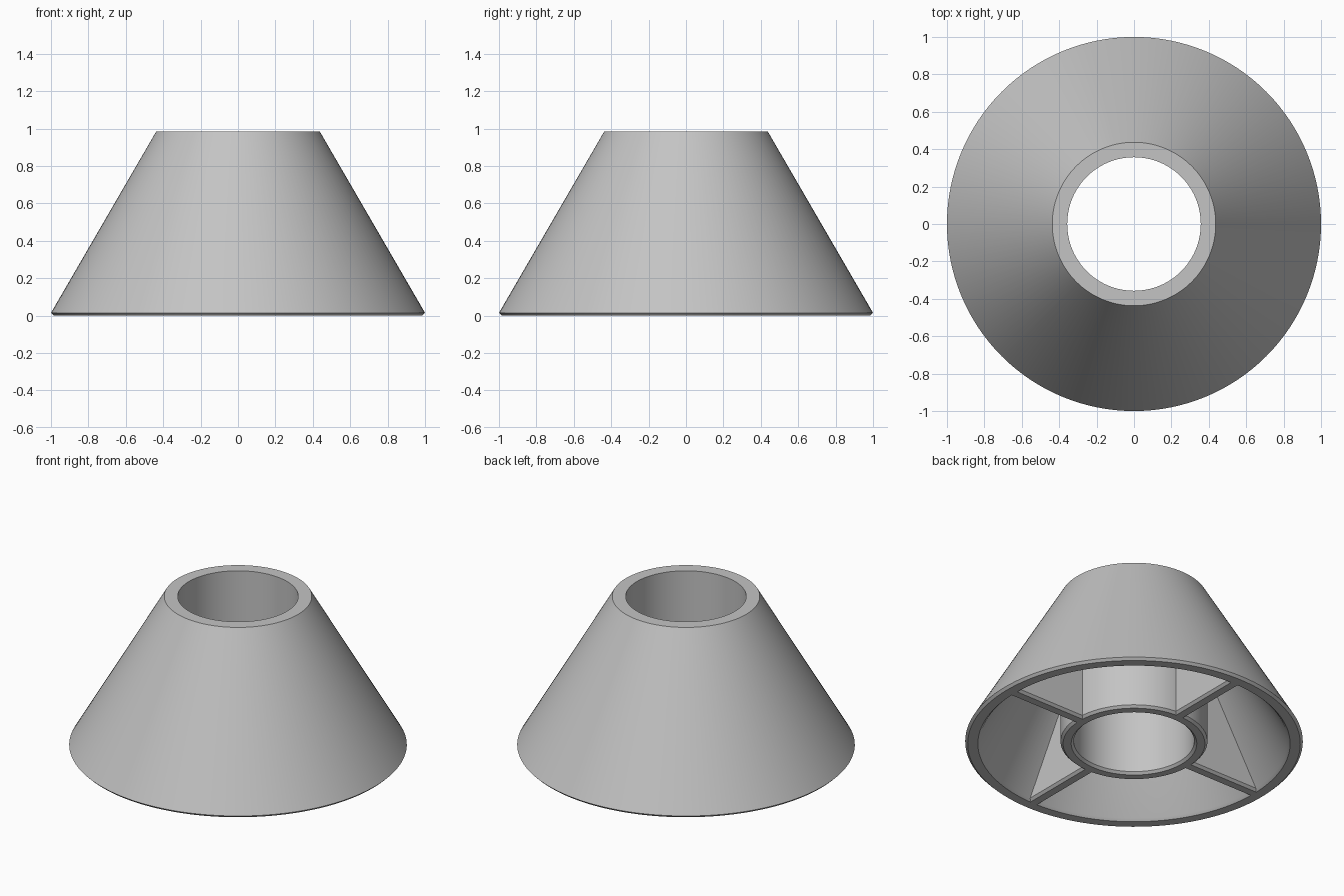
import bpy
import bmesh
import math

cube = bpy.data.objects.get("Cube")
if cube:
    bpy.data.objects.remove(cube, do_unlink=True)

SEGMENTS = 128
HEIGHT = 0.985
BEVEL = 0.015
TOP_R, BORE_R, HUB_R = 0.437, 0.357, 0.435
WALL = 0.09                                   # horizontal shell thickness
SLOPE = (1 - TOP_R) / (HEIGHT - BEVEL)        # radius lost per unit height
HUB_JOIN = BEVEL + (1 - WALL - HUB_R) / SLOPE  # where shell meets the hub

grey = bpy.data.materials.new("light grey")
grey.use_nodes = True
grey.diffuse_color = (0.55, 0.55, 0.55, 1)
grey.node_tree.nodes["Principled BSDF"].inputs["Base Color"].default_value = grey.diffuse_color


def finish(bm, name):
    bmesh.ops.recalc_face_normals(bm, faces=bm.faces)
    mesh = bpy.data.meshes.new(name)
    bm.to_mesh(mesh)
    bm.free()
    obj = bpy.data.objects.new(name, mesh)
    bpy.context.collection.objects.link(obj)
    mesh.materials.append(grey)
    bpy.ops.object.select_all(action="DESELECT")
    obj.select_set(True)
    bpy.context.view_layer.objects.active = obj
    bpy.ops.object.shade_smooth_by_angle(angle=math.radians(20))
    return obj


# Conical shell with a central tube, revolved from one closed section
section = [
    (TOP_R, HEIGHT), (1, BEVEL), (1 - BEVEL, 0),
    (1 - WALL + BEVEL, 0), (1 - WALL, BEVEL),
    (HUB_R, HUB_JOIN), (HUB_R, BEVEL), (HUB_R - BEVEL, 0),
    (BORE_R + BEVEL, 0), (BORE_R, BEVEL), (BORE_R, HEIGHT),
]
bm = bmesh.new()
verts = [bm.verts.new((r, 0, z)) for r, z in section]
edges = [bm.edges.new((v, verts[i - 1])) for i, v in enumerate(verts)]
bmesh.ops.spin(bm, geom=verts + edges, cent=(0, 0, 0), axis=(0, 0, 1),
               angle=math.tau, steps=SEGMENTS, use_merge=True)
bmesh.ops.remove_doubles(bm, verts=bm.verts, dist=0.0001)
finish(bm, "conical_shell")


# Four radial ribs with bevelled lower edges, ends buried in the walls
def rib(name, angle):
    bm = bmesh.new()
    rings = []
    top = HUB_JOIN + 0.03
    for z, half in ((0, 0.025), (BEVEL, 0.04), (top, 0.04)):
        inner = HUB_R - 0.03
        outer = 1 - WALL / 2 - SLOPE * max(z - BEVEL, 0)
        rings.append([bm.verts.new((x, y, z)) for x, y in
                      ((inner, -half), (outer, -half), (outer, half), (inner, half))])
    for low, high in zip(rings, rings[1:]):
        for i in range(4):
            bm.faces.new((low[i - 1], low[i], high[i], high[i - 1]))
    bm.faces.new(rings[0])
    bm.faces.new(rings[-1])
    finish(bm, name).rotation_euler.z = angle


for i, side in enumerate(("left", "back", "right", "front")):
    rib(side + "_rib", i * math.pi / 2)
